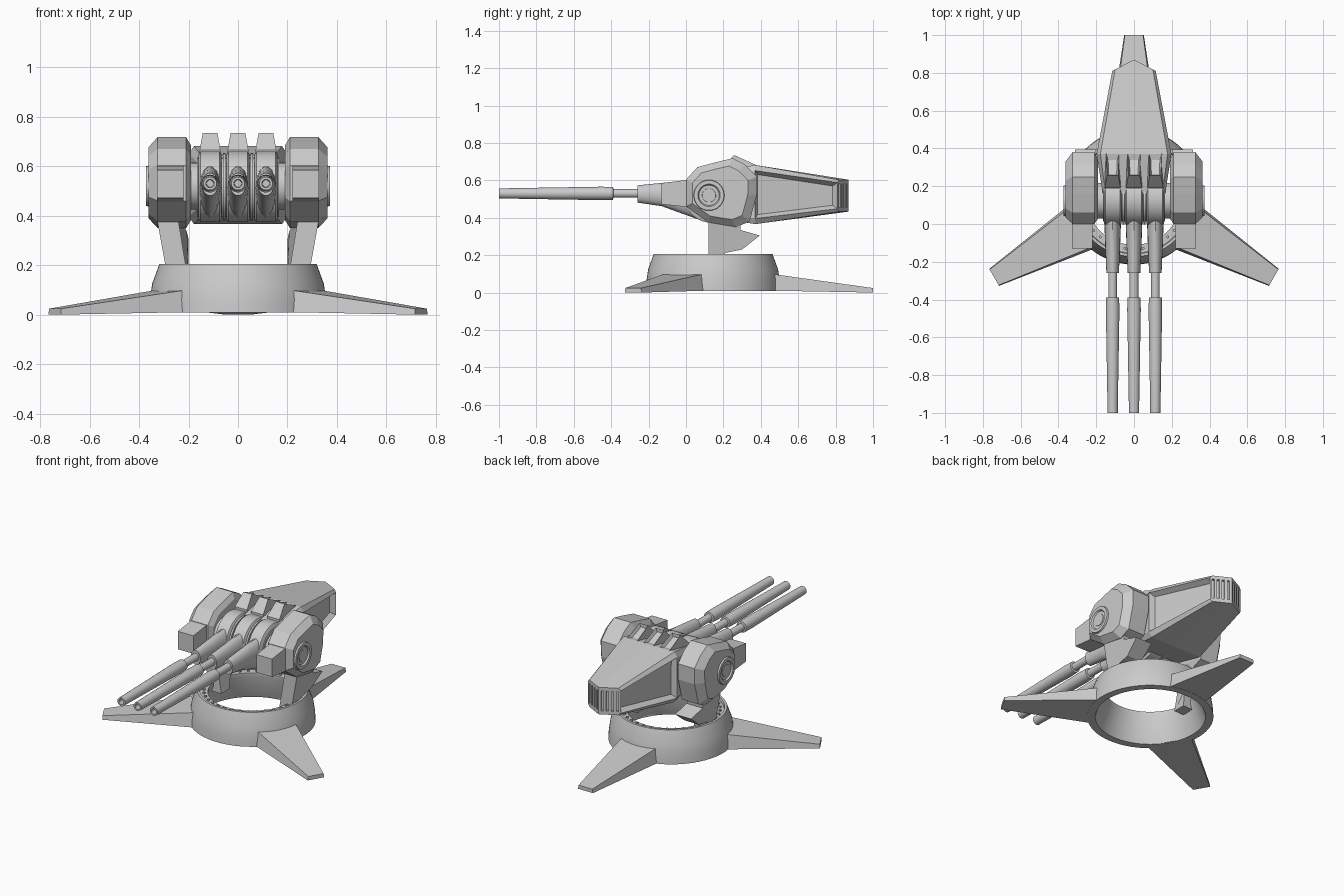
import bpy, bmesh, math
from mathutils import Matrix, Vector

if "Cube" in bpy.data.objects:
    bpy.data.objects.remove(bpy.data.objects["Cube"])

RY = 0.145            # centre of base ring (y)
AY, AZ = 0.123, 0.52  # elevation axis (y, z)


def finish(bm, name, smooth=False):
    bmesh.ops.recalc_face_normals(bm, faces=bm.faces)
    me = bpy.data.meshes.new(name)
    bm.to_mesh(me)
    bm.free()
    ob = bpy.data.objects.new(name, me)
    bpy.context.collection.objects.link(ob)
    if smooth:
        bpy.ops.object.select_all(action='DESELECT')
        ob.select_set(True)
        bpy.context.view_layer.objects.active = ob
        bpy.ops.object.shade_smooth_by_angle(angle=math.radians(32))
    return ob


def loft_bm(sections, caps=True, loop=False):
    bm = bmesh.new()
    rings = [[bm.verts.new(p) for p in s] for s in sections]
    n = len(rings[0])
    pairs = list(zip(rings, rings[1:])) + ([(rings[-1], rings[0])] if loop else [])
    for a, b in pairs:
        for i in range(n):
            j = (i + 1) % n
            bm.faces.new((a[i], a[j], b[j], b[i]))
    if caps and not loop:
        bm.faces.new(rings[0])
        bm.faces.new(rings[-1])
    return bm


def loft(name, sections, smooth=False):
    return finish(loft_bm(sections), name, smooth)


def lathe(name, profile, n, centre, axis='Z', caps=True, loop=False):
    """profile: (radius, distance along axis)"""
    c = Vector(centre)
    secs = []
    for r, h in profile:
        ring = []
        for i in range(n):
            t = 2 * math.pi * i / n
            u, v = r * math.cos(t), r * math.sin(t)
            ring.append(c + Vector({'X': (h, u, v), 'Y': (u, h, v), 'Z': (u, v, h)}[axis]))
        secs.append(ring)
    return finish(loft_bm(secs, caps, loop), name, True)


# base ring with a stepped bearing track on top
lathe("base_ring", [(.36, .008), (.357, .06), (.347, .125), (.318, .205), (.303, .205),
                    (.30, .187), (.255, .187), (.255, .165), (.315, .008)],
      64, (0, RY, 0), loop=True)

# bolts on the bearing track
bm = bmesh.new()
for i in range(36):
    t = 2 * math.pi * i / 36
    m = Matrix.Translation((.278 * math.cos(t), RY + .278 * math.sin(t), .19))
    bmesh.ops.create_cone(bm, cap_ends=True, segments=6, radius1=.008, radius2=.008, depth=.014, matrix=m)
finish(bm, "bearing_bolts")

# three tapered feet, 120 degrees apart
for k, label in enumerate(("back", "left", "right")):
    rot = Matrix.Translation((0, RY, 0)) @ Matrix.Rotation(k * 2 * math.pi / 3, 4, 'Z')
    secs = []
    for d, wt, wb, zb, zt in ((.31, .122, .135, .01, .10), (.855, .048, .052, 0, .024)):
        secs.append([rot @ Vector(p) for p in ((-wb, d, zb), (wb, d, zb), (wt, d, zt), (-wt, d, zt))])
    loft(label + "_foot", secs)

# yoke: side heads, struts, front blocks, pivot caps
HEAD = [(0, .46), (0, .604), (.06, .67), (.16, .697), (.25, .718), (.315, .685),
        (.38, .62), (.378, .52), (.34, .38), (.27, .35), (.12, .375)]
STRUT = [(.12, .43), (.12, .13), (.20, .13), (.21, .212), (.30, .23),
         (.395, .305), (.29, .335), (.30, .43)]
for s, side in ((1, "right"), (-1, "left")):
    secs = []
    for x, k in ((.19, .82), (.21, 1), (.325, 1), (.362, .78)):
        secs.append([(s * x, .16 + (y - .16) * k, .53 + (z - .53) * k) for y, z in HEAD])
    loft(side + "_yoke_head", secs)
    inner = [(s * (.2 + max(0, z - .32) * .45), y, z) for y, z in STRUT]
    outer = [(s * (.295 + (z - .205) * .18), y, z) for y, z in STRUT]
    loft(side + "_yoke_strut", [inner, outer])
    block = [(-.13, .472), (-.13, .585), (.03, .605), (.03, .455)]
    loft(side + "_front_block", [[(s * x, y, z) for y, z in block] for x in (.22, .328)])
    lathe(side + "_pivot_cap", [(.088, s * .34), (.08, s * .372), (.06, s * .372), (.054, s * .363),
                                (.054, s * .3625)], 32, (0, AY, AZ), 'X')
    lathe(side + "_pivot_hub", [(.04, s * .355), (.036, s * .3655)], 24, (0, AY, AZ), 'X')

# elevation drum: shaft, core, three bands and divider ribs
lathe("shaft", [(.095, -.215), (.095, .215)], 32, (0, AY, AZ), 'X')
lathe("drum_core", [(.12, -.165), (.12, .165)], 40, (0, AY + .01, AZ - .005), 'X')
GUNS = (-.113, 0, .113)
for i, x in enumerate(GUNS):
    lathe(f"drum_band_{i+1}", [(.13, x - .047), (.143, x - .039), (.143, x + .039), (.13, x + .047)],
          40, (0, AY + .01, AZ - .003), 'X')
for i, x in enumerate((-.0565, .0565)):
    lathe(f"drum_rib_{i+1}", [(.136, x - .005), (.136, x + .005)], 40, (0, AY + .01, AZ - .003), 'X')

# guns: sleeve, barrel and hood for each band
for i, gx in enumerate(GUNS):
    secs = []
    for y, w, h, cz in ((-.26, .033, .046, .527), (-.13, .039, .062, .524),
                        (-.02, .043, .088, .51), (.06, .045, .105, .498)):
        secs.append([(gx + w * math.cos(t), y, cz + h * math.sin(t))
                     for t in (2 * math.pi * k / 20 for k in range(20))])
    loft(f"barrel_sleeve_{i+1}", secs, True)
    lathe(f"barrel_{i+1}", [(.023, -.2), (.023, -.388), (.034, -.39), (.036, -.45), (.027, -.985),
                            (.027, -1), (.017, -1), (.014, -.93)], 24, (gx, 0, .53), 'Y')
    # hood with a sunk window on its rear slope
    prof = [(.19, .58), (.19, .665), (.258, .735), (.40, .67), (.40, .58)]

    def half(y, z):
        return .043 - max(0, z - .66) * .15 - (y - .19) * .03
    bm = loft_bm([[(gx + s * half(y, z), y, z) for y, z in prof] for s in (-1, 1)])
    bmesh.ops.recalc_face_normals(bm, faces=bm.faces)
    slope = [f for f in bm.faces if f.normal.z > .6 and f.normal.y > .2 and abs(f.normal.x) < .2]
    bmesh.ops.inset_individual(bm, faces=slope, thickness=.013, depth=-.02)
    finish(bm, f"hood_{i+1}")

# rear housing: tapered body with peaked rear and sunk side panels
def section(y, a, b, zt, zb, d, slope=0):
    r = [(0, zt), (a, zt), (b, zt - d), (b, zb + d), (a, zb), (0, zb)]
    r += [(-x, z) for x, z in r[4:0:-1]]
    return [(x, y - slope * abs(x), z) for x, z in r]


bm = loft_bm([section(.16, .15, .165, .645, .40, .03), section(.37, .178, .198, .682, .366, .03),
              section(.87, .10, .115, .603, .433, .015, .52)], caps=False)
bm.verts.ensure_lookup_table()
bm.faces.new(bm.verts[0:10])
bm.faces.new(bm.verts[20:26])
bm.faces.new([bm.verts[k] for k in (25, 26, 27, 28, 29, 20)])
bmesh.ops.recalc_face_normals(bm, faces=bm.faces)
panels = [f for f in bm.faces if abs(f.normal.x) > .9 and f.calc_center_median().y > .45]
bmesh.ops.inset_individual(bm, faces=panels, thickness=.028, depth=-.03)
housing = finish(bm, "rear_housing")

# vent slots cut into the two rear faces
bm = bmesh.new()
for s in (1, -1):
    for k in range(4):
        x = .019 + .026 * k
        m = (Matrix.Translation((s * x, .87 - .52 * x, .518)) @ Matrix.Rotation(-s * math.atan(.52), 4, 'Z')
             @ Matrix.Diagonal((.013, .03, .125, 1)))
        bmesh.ops.create_cube(bm, size=1, matrix=m)
cutter = finish(bm, "vent_cutter")
cutter.hide_render = True
mod = housing.modifiers.new("vents", 'BOOLEAN')
mod.operation = 'DIFFERENCE'
mod.object = cutter
mod.solver = 'EXACT'
bpy.ops.object.select_all(action='DESELECT')
housing.select_set(True)
bpy.context.view_layer.objects.active = housing
bpy.ops.object.modifier_apply(modifier="vents")
bpy.data.objects.remove(cutter)
